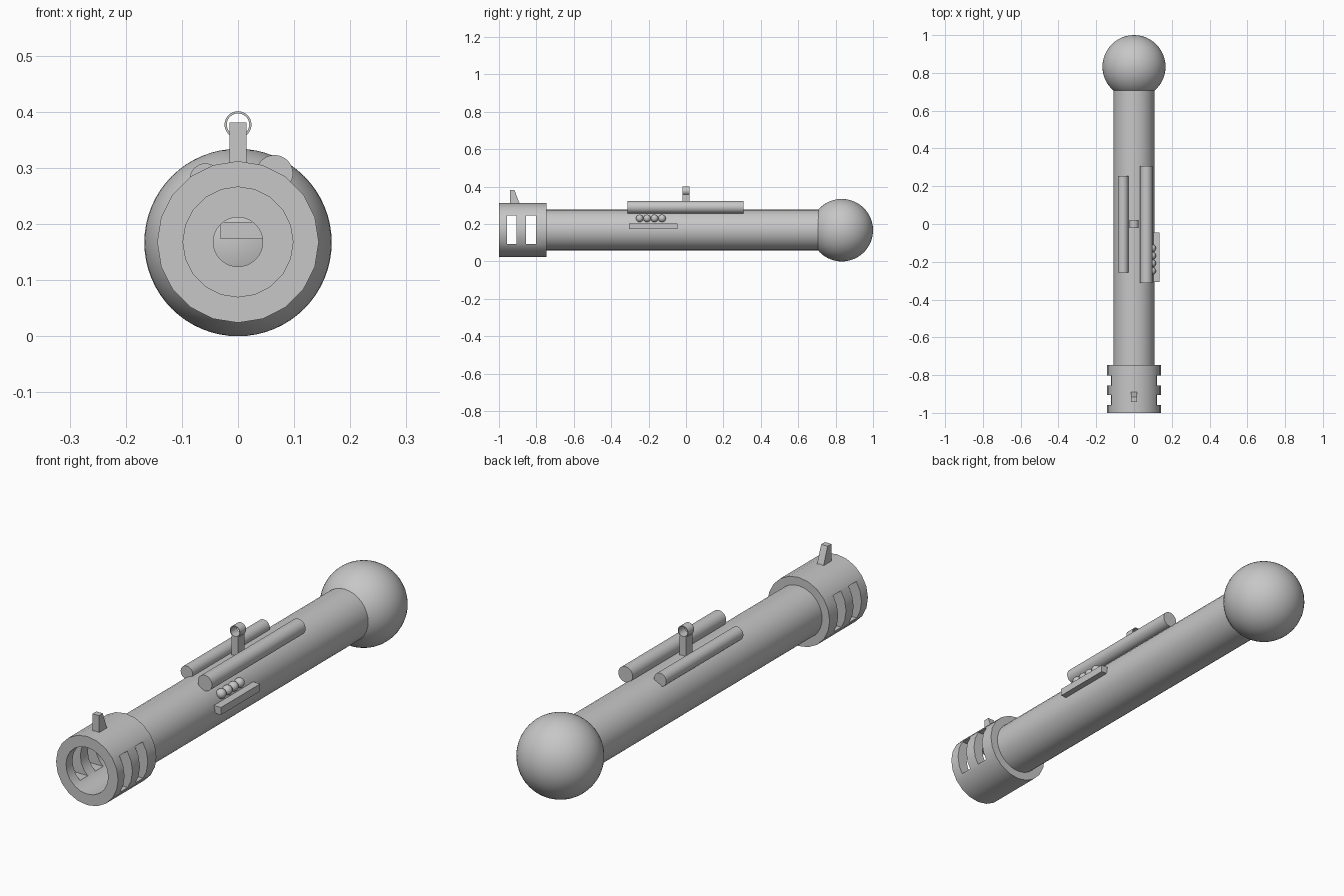
import bpy
import bmesh
from math import sin, cos, pi, radians
from mathutils import Vector

AXIS = 0.168  # height of the barrel axis

cube = bpy.data.objects.get("Cube")
if cube:
    bpy.data.objects.remove(cube)

grey = bpy.data.materials.new("plain grey")
grey.use_nodes = True
colour = (0.57, 0.57, 0.57, 1)
grey.diffuse_color = colour
grey.node_tree.nodes["Principled BSDF"].inputs["Base Color"].default_value = colour


def finish(name, bm):
    bmesh.ops.recalc_face_normals(bm, faces=bm.faces)
    mesh = bpy.data.meshes.new(name)
    bm.to_mesh(mesh)
    bm.free()
    mesh.materials.append(grey)
    ob = bpy.data.objects.new(name, mesh)
    bpy.context.collection.objects.link(ob)
    return ob


def lathe(name, profile, x, z, sides):
    """Turn a closed (radius, y) loop around an axis along y; radius 0 makes a solid."""
    bm = bmesh.new()
    rings = [[bm.verts.new((x + r * sin(2 * pi * i / sides), y,
                            z + r * cos(2 * pi * i / sides)))
              for i in range(sides)] for r, y in profile]
    for a, b in zip(rings, rings[1:] + rings[:1]):
        for i in range(sides):
            j = (i + 1) % sides
            bm.faces.new((a[i], a[j], b[j], b[i]))
    return finish(name, bm)


def tube(name, outer, inner, y0, y1, x=0, z=AXIS, sides=32):
    return lathe(name, [(outer, y0), (outer, y1), (inner, y1), (inner, y0)], x, z, sides)


def rod(name, r, y0, y1, x, z, sides=32):
    bm = bmesh.new()
    rings = [[bm.verts.new((x + r * sin(2 * pi * i / sides), y,
                            z + r * cos(2 * pi * i / sides)))
              for i in range(sides)] for y in (y0, y1)]
    for ring in rings:
        bm.faces.new(ring)
    for i in range(sides):
        j = (i + 1) % sides
        bm.faces.new((rings[0][i], rings[0][j], rings[1][j], rings[1][i]))
    return finish(name, bm)


def prism(name, outline, x0, x1):
    """Extrude a (y, z) outline sideways."""
    bm = bmesh.new()
    face = bm.faces.new([bm.verts.new((x0, y, z)) for y, z in outline])
    ext = bmesh.ops.extrude_face_region(bm, geom=[face])
    moved = [v for v in ext["geom"] if isinstance(v, bmesh.types.BMVert)]
    bmesh.ops.translate(bm, verts=moved, vec=Vector((x1 - x0, 0, 0)))
    return finish(name, bm)


def box(name, x0, x1, y0, y1, z0, z1):
    return prism(name, [(y0, z0), (y1, z0), (y1, z1), (y0, z1)], x0, x1)


def ball(name, r, centre, segments, rings):
    bm = bmesh.new()
    bmesh.ops.create_uvsphere(bm, u_segments=segments, v_segments=rings, radius=r)
    bmesh.ops.translate(bm, verts=bm.verts, vec=Vector(centre))
    return finish(name, bm)


# Barrel with its bore, and the ball at the back
parts = [
    tube("barrel", 0.109, 0.044, -0.746, 0.8),
    ball("end_ball", 0.167, (0, 0.833, 0.167), 48, 32),
]

# Muzzle sleeve with two slots cut right through from side to side
muzzle = tube("muzzle_sleeve", 0.144, 0.098, -1, -0.746, sides=20)
for y in (-0.931, -0.829):
    cutter = box("slot_cutter", -0.3, 0.3, y - 0.026, y + 0.026, 0.094, 0.246)
    cutter.hide_render = True
    mod = muzzle.modifiers.new("slot", 'BOOLEAN')
    mod.operation = 'DIFFERENCE'
    mod.solver = 'EXACT'
    mod.object = cutter
    bpy.context.view_layer.objects.active = muzzle
    bpy.ops.object.modifier_apply(modifier=mod.name)
    bpy.data.objects.remove(cutter)
parts.append(muzzle)

# Sights
parts += [
    prism("front_sight", [(-0.942, 0.3), (-0.886, 0.3), (-0.917, 0.381), (-0.942, 0.381)],
          -0.015, 0.015),
    box("rear_sight_post", -0.015, 0.015, -0.02, 0.02, 0.26, 0.357),
    tube("rear_sight_ring", 0.024, 0.02, -0.02, 0.02, z=0.377),
]

# Rods along the top
parts += [
    rod("left_rod", 0.033, -0.312, 0.308, 0.065, 0.29),
    rod("right_rod", 0.028, -0.257, 0.254, -0.058, 0.28),
]

# Side plate, which passes through the bore, and the buttons above it
parts.append(box("side_plate", -0.031, 0.135, -0.306, -0.046, 0.173, 0.204))
for i in range(4):
    parts.append(ball("button", 0.02, (0.096, -0.248 + 0.04 * i, 0.23), 24, 16))

# Smooth the round surfaces and keep the edges crisp
bpy.ops.object.select_all(action='DESELECT')
for ob in parts:
    ob.select_set(True)
bpy.context.view_layer.objects.active = parts[0]
bpy.ops.object.shade_smooth_by_angle(angle=radians(30))
